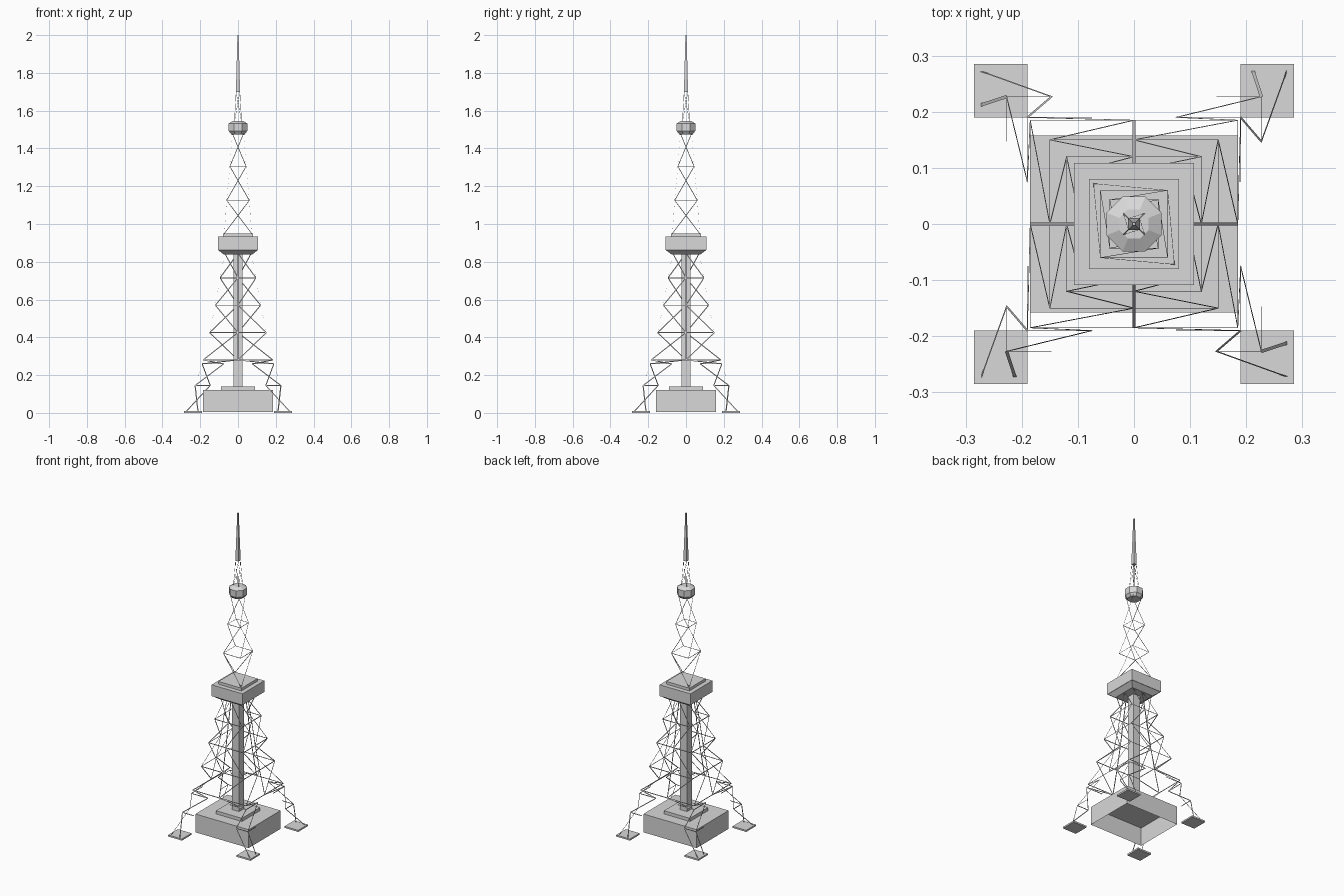
import bpy, bmesh, math
from mathutils import Vector, Matrix

cube = bpy.data.objects.get("Cube")
if cube:
    bpy.data.objects.remove(cube)

# Single painted-metal grey
grey = bpy.data.materials.new("light_grey")
grey.use_nodes = True
grey.diffuse_color = (0.69, 0.69, 0.69, 1)
grey.node_tree.nodes["Principled BSDF"].inputs["Base Color"].default_value = (0.69, 0.69, 0.69, 1)


def finish(name, bm):
    mesh = bpy.data.meshes.new(name)
    bm.to_mesh(mesh)
    bm.free()
    mesh.materials.append(grey)
    obj = bpy.data.objects.new(name, mesh)
    bpy.context.collection.objects.link(obj)


def stack(name, rings, sides=4, centre=(0, 0), open_bottom=False):
    """Loft of regular rings (half width x, half width y, z), flats on the axes."""
    bm = bmesh.new()
    k = 1 / math.cos(math.pi / sides)
    loops = []
    for hx, hy, z in rings:
        angles = [(i + 0.5) * math.tau / sides for i in range(sides)]
        loops.append([bm.verts.new((centre[0] + hx * k * math.cos(a),
                                    centre[1] + hy * k * math.sin(a), z)) for a in angles])
    for low, high in zip(loops, loops[1:]):
        for i in range(sides):
            j = (i + 1) % sides
            bm.faces.new((low[i], low[j], high[j], high[i]))
    bm.faces.new(loops[-1])
    if not open_bottom:
        bm.faces.new(loops[0][::-1])
    finish(name, bm)


# Facing directions of the inward-leaning side faces
X, Y = Vector((1, 0, 0.25)), Vector((0, 1, 0.25))


def strip(bm, a, b, width, out):
    """Flat bar from a to b whose broad side faces the direction out."""
    side = (b - a).cross(out).normalized() * width / 2
    corners = [bm.verts.new(p) for p in (a - side, b - side, b + side, a + side)]
    face = bm.faces.new(corners)
    face.normal_update()
    if face.normal.dot(out) < 0:
        face.normal_flip()


def lattice(name, bars, alternate=False):
    """Repeat bars (start, end, width, facing) on four sides, mirroring every second one if asked."""
    bm = bmesh.new()
    for q in range(4):
        turn = Matrix.Rotation(q * math.pi / 2, 3, 'Z')
        if alternate and q % 2:
            turn = turn @ Matrix.Diagonal((-1, 1, 1))
        for a, b, width, out in bars:
            strip(bm, turn @ Vector(a), turn @ Vector(b), width, turn @ out)
    finish(name, bm)


# Base building, plinth and lift shaft
stack("base_building", [(0.185, 0.158, 0.005), (0.185, 0.158, 0.12)], open_bottom=True)
stack("plinth", [(0.09, 0.09, 0.12), (0.09, 0.09, 0.14)])
stack("shaft", [(0.025, 0.025, 0.14), (0.025, 0.025, 0.845)])

# Foot pads
for i, (sx, sy) in enumerate([(1, 1), (-1, 1), (-1, -1), (1, -1)]):
    stack(f"foot_pad_{i + 1}", [(0.0475, 0.0475, 0), (0.0475, 0.0475, 0.01)],
          centre=(sx * 0.2375, sy * 0.2375))

# Splayed legs: elbow level, knee level, then the first tower ring
T = 0.005
elbow, elbow_a, elbow_b = (0.227, 0.227, 0.145), (0.147, 0.227, 0.145), (0.227, 0.147, 0.145)
knee, knee_a, knee_b = (0.19, 0.19, 0.26), (0.075, 0.19, 0.26), (0.19, 0.075, 0.26)
corner, middle = (0.185, 0.185, 0.28), (0.185, 0, 0.28)
lattice("legs", [
    ((0.272, 0.272, 0.01), elbow_b, T, X), ((0.212, 0.273, 0.01), elbow, 0.006, Y),
    (elbow, elbow_a, T, Y), (elbow, elbow_b, T, X),
    (elbow, knee_a, T, Y), (elbow_b, knee, T, X),
    (knee, knee_a, T, Y), (knee, knee_b, T, X),
    (knee_a, corner, T, Y), (knee, middle, T, X),
])

# Tower lattice: square rings, centre posts and zigzag braces
levels = [(0.185, 0.28), (0.15, 0.425), (0.12, 0.57), (0.095, 0.715), (0.07, 0.845)]
bars = []
for i, ((w, z), (w2, z2)) in enumerate(zip(levels, levels[1:])):
    s = 1 if i % 2 == 0 else -1
    bars += [((-w, w, z), (w, w, z), T, Y), ((0, w, z), (0, w2, z2), 0.006, Y)]
    bars += [((s * w, w, z), (0, w2, z2), T, Y), ((0, w, z), (-s * w2, w2, z2), T, Y)]
lattice("tower_lattice", bars)

# Observation deck
stack("observation_deck", [(0.075, 0.075, 0.838), (0.105, 0.107, 0.862), (0.107, 0.109, 0.862),
                           (0.107, 0.109, 0.933)])
stack("deck_roof", [(0.08, 0.08, 0.933), (0.08, 0.08, 0.95)])

# Upper mast: lowest bay meets at two opposite corners, the bays above spiral
mast = [(0.072, 0.95), (0.06, 1.125), (0.043, 1.305), (0.03, 1.48)]
M = 0.0035
(w, z), (w2, z2) = mast[:2]
lattice("mast_foot", [((-w, w, z), (w2, w2, z2), M, Y)], alternate=True)
bars = []
for (w, z), (w2, z2) in zip(mast[1:], mast[2:]):
    bars += [((w, w, z), (-w2, w2, z2), M, Y), ((-w, w, z), (w, w, z), M, Y)]
lattice("upper_mast", bars)

# Eight-sided cabin
stack("upper_cabin", [(0.036, 0.036, 1.475), (0.049, 0.049, 1.492),
                      (0.049, 0.049, 1.533), (0.026, 0.026, 1.546)], sides=8)

# Thin antenna lattice and tapered spire
w, w2 = 0.019, 0.01
lattice("antenna_lattice", [((w, w, 1.54), (w2, w2, 1.7), 0.002, Y),
                            ((w, w, 1.54), (-w2, w2, 1.7), 0.002, Y)])
stack("spire", [(0.011, 0.011, 1.7), (0.003, 0.003, 2.0)])
